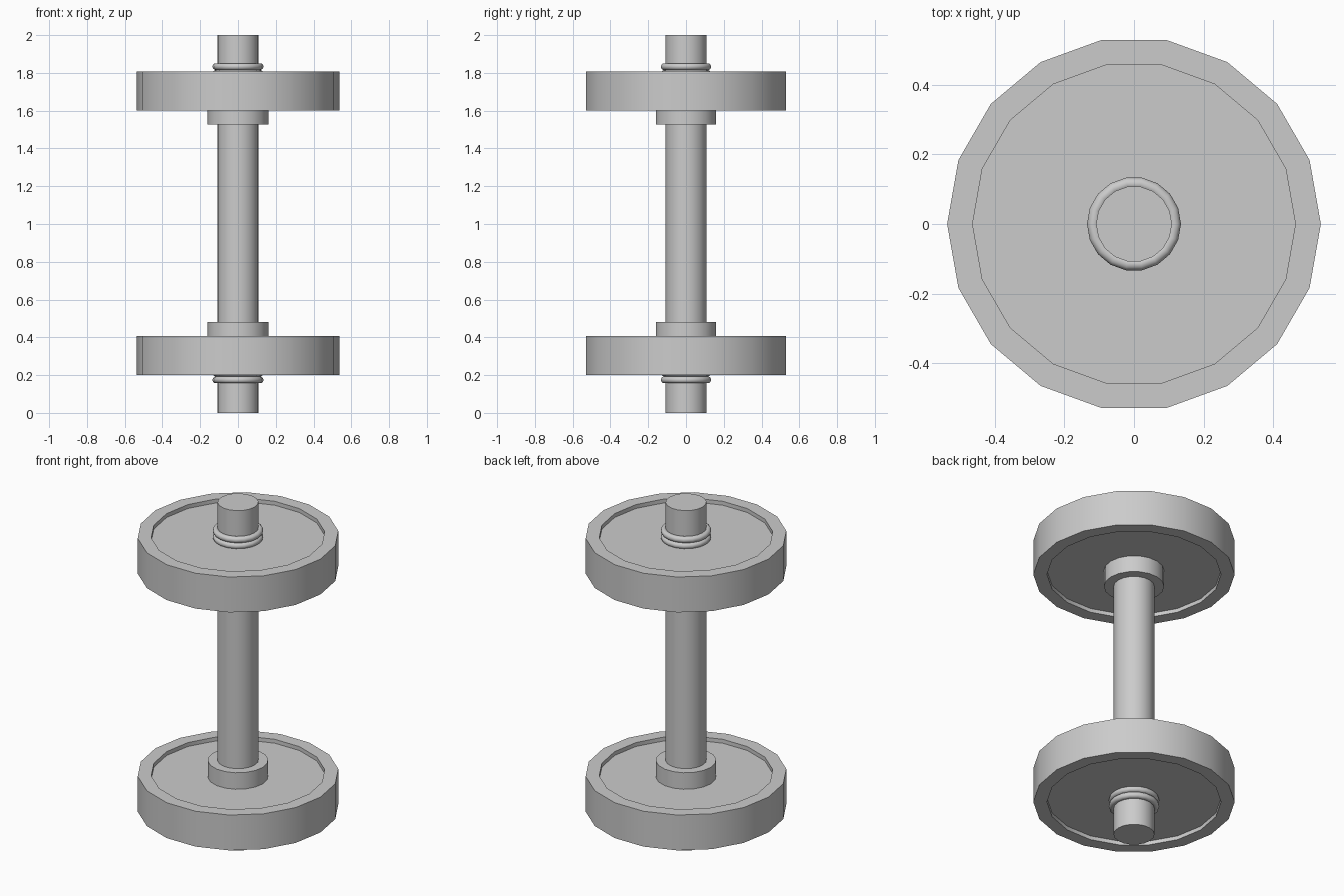
import bpy, bmesh, math

if "Cube" in bpy.data.objects:
    bpy.data.objects.remove(bpy.data.objects["Cube"])

SIDES = 18
MID = 1.004  # height the two wheel sets mirror about


def lathe(name, profile, loop=False):
    """Revolve (radius, z) points around z; open profiles get end caps."""
    bm = bmesh.new()
    rings = []
    for r, z in profile:
        rings.append([bm.verts.new((r * math.cos(2 * math.pi * i / SIDES),
                                    r * math.sin(2 * math.pi * i / SIDES), z))
                      for i in range(SIDES)])
    pairs = list(zip(rings, rings[1:]))
    if loop:
        pairs.append((rings[-1], rings[0]))
    else:
        bm.faces.new(rings[0])
        bm.faces.new(rings[-1])
    for a, b in pairs:
        for i in range(SIDES):
            j = (i + 1) % SIDES
            bm.faces.new((a[i], a[j], b[j], b[i]))
    bmesh.ops.recalc_face_normals(bm, faces=bm.faces)
    mesh = bpy.data.meshes.new(name)
    bm.to_mesh(mesh)
    bm.free()
    obj = bpy.data.objects.new(name, mesh)
    bpy.context.collection.objects.link(obj)
    bpy.ops.object.select_all(action='DESELECT')
    obj.select_set(True)
    bpy.context.view_layer.objects.active = obj
    bpy.ops.object.shade_smooth_by_angle(angle=math.radians(40))
    return obj


# Axle shaft running the full height
lathe("axle", [(0.109, 0), (0.109, 2)])

for side, s in (("upper", 1), ("lower", -1)):
    def h(z):
        return MID + s * (z - MID)

    # Wheel: rim with a shallow recessed plate on both faces
    wheel = [(0.464, 1.623), (0.464, 1.6), (0.537, 1.6),
             (0.537, 1.808), (0.464, 1.808), (0.464, 1.785)]
    lathe(side + "_wheel", [(r, h(z)) for r, z in wheel])

    # Hub on the inner face
    lathe(side + "_hub", [(0.161, h(1.526)), (0.161, h(1.63))])

    # Two retaining rings on the outer face
    for n, zc in enumerate((1.797, 1.833)):
        ring = [(0.117 + 0.018 * math.cos(2 * math.pi * k / 12),
                 h(zc + 0.018 * math.sin(2 * math.pi * k / 12)))
                for k in range(12)]
        lathe(f"{side}_retaining_ring_{n + 1}", ring, loop=True)
